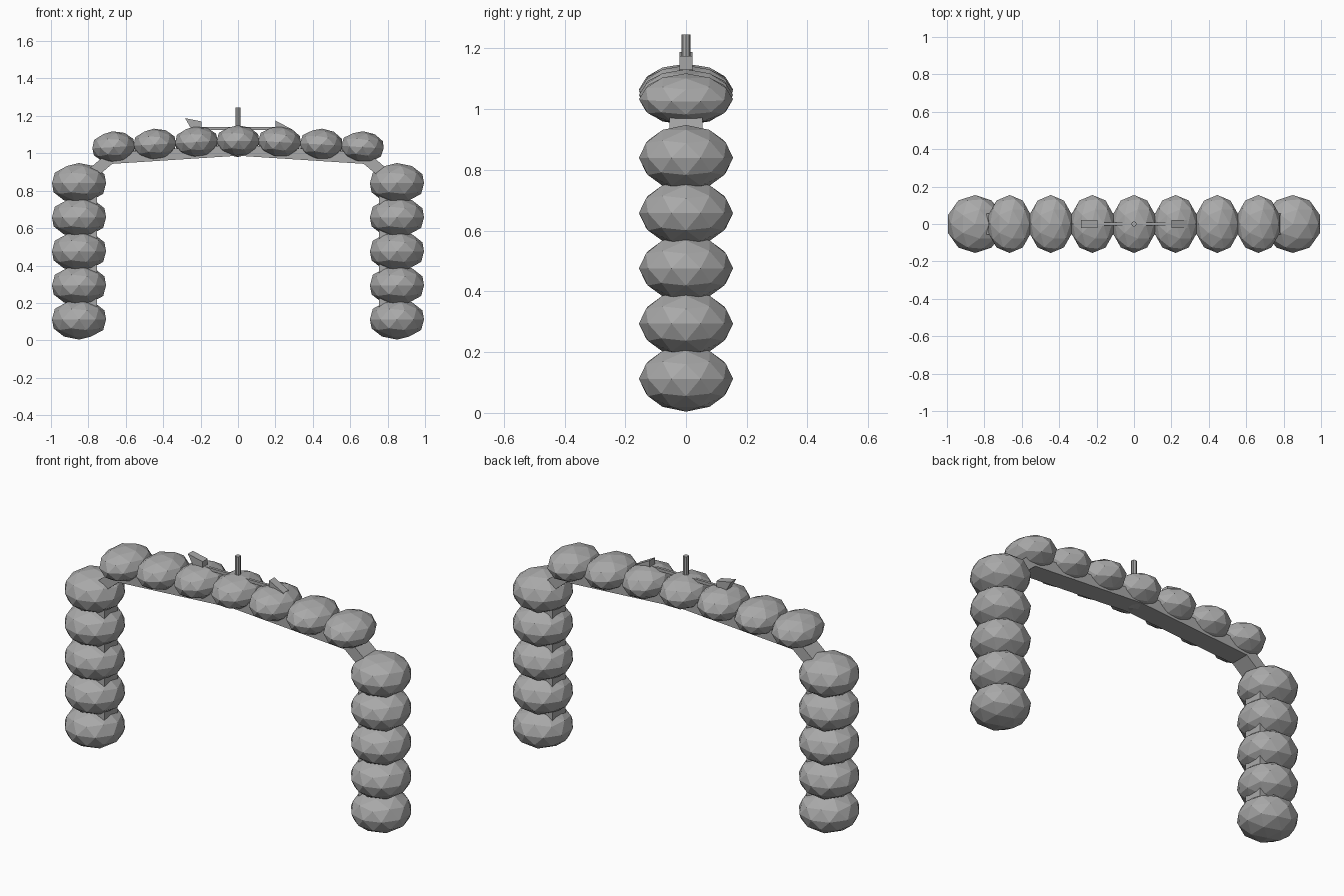
import bpy, bmesh, math
from mathutils import Vector

cube = bpy.data.objects.get("Cube")
if cube:
    bpy.data.objects.remove(cube, do_unlink=True)

grey = bpy.data.materials.new("plain grey")
grey.use_nodes = True
grey.diffuse_color = (0.4, 0.4, 0.4, 1)
grey.node_tree.nodes["Principled BSDF"].inputs["Base Color"].default_value = (0.4, 0.4, 0.4, 1)


def finish(bm, name):
    bmesh.ops.recalc_face_normals(bm, faces=bm.faces)
    mesh = bpy.data.meshes.new(name)
    bm.to_mesh(mesh)
    bm.free()
    mesh.materials.append(grey)
    obj = bpy.data.objects.new(name, mesh)
    bpy.context.collection.objects.link(obj)
    return obj


def puff(name, centre, radii, turn=0):
    """Faceted, squashed ball."""
    bm = bmesh.new()
    bmesh.ops.create_icosphere(bm, subdivisions=2, radius=1)
    obj = finish(bm, name)
    obj.location, obj.scale = centre, radii
    obj.rotation_euler.y = turn


def slab(name, outline, half_depth):
    """Front outline in x and z, extruded through y."""
    bm = bmesh.new()
    face = bm.faces.new([bm.verts.new((x, -half_depth, z)) for x, z in outline])
    new = bmesh.ops.extrude_face_region(bm, geom=[face])["geom"]
    verts = [v for v in new if isinstance(v, bmesh.types.BMVert)]
    bmesh.ops.translate(bm, verts=verts, vec=(0, 2 * half_depth, 0))
    finish(bm, name)


def bar(name, a, b, thick, half_depth):
    """Straight bar between two points of the x-z plane."""
    a, b = Vector(a), Vector(b)
    d = (b - a).normalized()
    n = Vector((-d.y, d.x)) * thick / 2
    slab(name, [a + n, b + n, b - n, a - n], half_depth)


# Legs, corner braces and the gently peaked crossbar
for side, s in (("right", -1), ("left", 1)):
    for i in range(5):
        puff(f"{side}_leg_puff_{i + 1}", (s * 0.85, 0, 0.112 + i * 0.182), (0.152, 0.155, 0.108))
    bar(f"{side}_post", (s * 0.81, 0.06), (s * 0.81, 0.88), 0.11, 0.055)
    bar(f"{side}_brace", (s * 0.83, 0.85), (s * 0.64, 1.01), 0.06, 0.055)
    bar(f"{side}_crossbar", (s * 0.70, 0.972), (0, 1.017), 0.06, 0.055)
    for i, (x, z) in enumerate([(0.222, 1.06), (0.445, 1.047), (0.665, 1.033)]):
        puff(f"{side}_top_puff_{i + 1}", (s * x, 0, z), (0.12, 0.155, 0.085), s * 0.06)
puff("centre_top_puff", (0, 0, 1.065), (0.12, 0.155, 0.085))

# Thin arrow with a centre pin on top
bar("arrow_shaft", (-0.25, 1.132), (0.25, 1.132), 0.016, 0.007)
slab("arrow_tail", [(-0.283, 1.188), (-0.195, 1.17), (-0.195, 1.13), (-0.25, 1.13)], 0.021)
slab("arrow_head", [(0.2, 1.175), (0.285, 1.13), (0.285, 1.115), (0.2, 1.125)], 0.022)
bm = bmesh.new()
bmesh.ops.create_cone(bm, cap_ends=True, segments=8, radius1=0.014, radius2=0.014, depth=0.15)
finish(bm, "centre_pin").location = (0, 0, 1.171)
